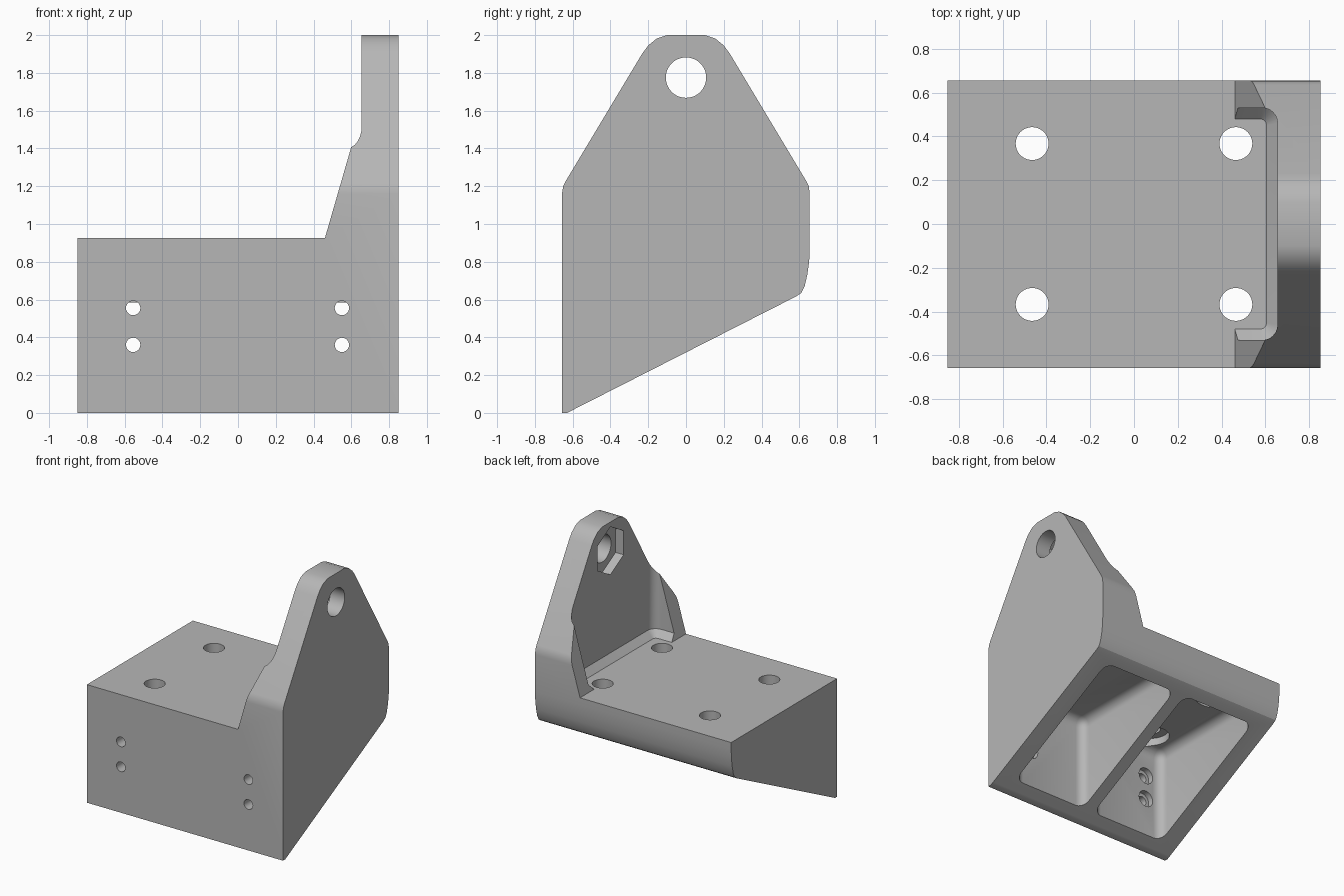
import bpy, bmesh, math

cube = bpy.data.objects.get("Cube")
if cube:
    bpy.data.objects.remove(cube, do_unlink=True)

grey = bpy.data.materials.new("plain_grey")
grey.use_nodes = True
colour = (0.47, 0.47, 0.47, 1)
grey.diffuse_color = colour
grey.node_tree.nodes["Principled BSDF"].inputs["Base Color"].default_value = colour


def finish(bm, name):
    bmesh.ops.recalc_face_normals(bm, faces=bm.faces)
    mesh = bpy.data.meshes.new(name)
    bm.to_mesh(mesh)
    bm.free()
    mesh.materials.append(grey)
    ob = bpy.data.objects.new(name, mesh)
    bpy.context.collection.objects.link(ob)
    return ob


def loft(loops, name):
    """Closed solid through matching loops of 3D points."""
    bm = bmesh.new()
    rings = [[bm.verts.new(p) for p in loop] for loop in loops]
    n = len(rings[0])
    for a, b in zip(rings, rings[1:]):
        for i in range(n):
            j = (i + 1) % n
            bm.faces.new((a[i], a[j], b[j], b[i]))
    bm.faces.new(rings[0])
    bm.faces.new(rings[-1])
    return finish(bm, name)


def prism(points, axis, lo, hi, name):
    place = {"x": lambda a, b, t: (t, a, b),
             "y": lambda a, b, t: (a, t, b),
             "z": lambda a, b, t: (a, b, t)}[axis]
    return loft([[place(a, b, t) for a, b in points] for t in (lo, hi)], name)


def ngon(cx, cy, r, n):
    return [(cx + r * math.sin(math.tau * i / n), cy + r * math.cos(math.tau * i / n))
            for i in range(n)]


def combine(target, tool, operation):
    mod = target.modifiers.new("cut", "BOOLEAN")
    mod.operation = operation
    mod.solver = "EXACT"
    mod.object = tool
    bpy.ops.object.select_all(action="DESELECT")
    bpy.context.view_layer.objects.active = target
    target.select_set(True)
    bpy.ops.object.modifier_apply(modifier=mod.name)
    bpy.data.objects.remove(tool, do_unlink=True)


# Side outline swept across the width
shoulder = [(0.655, 1.16), (0.65, 1.2), (0.635, 1.23), (0.23, 1.905),
            (0.2, 1.945), (0.155, 1.982), (0.1, 2)]
side = [(-0.657, 0), (-0.63, 0), (-0.6, 0.015), (0.58, 0.615), (0.61, 0.635),
        (0.628, 0.67), (0.642, 0.73), (0.652, 0.80), (0.655, 0.87)]
side += shoulder + [(-y, z) for y, z in reversed(shoulder)]
side[-1] = (-0.657, 1.16)
bracket = prism(side, "x", -0.85, 0.85, "hinge_bracket")

# Front outline trims the block top and the gusset slope
front = [(-1, -0.1), (1, -0.1), (1, 2.1), (0.655, 2.1), (0.655, 1.6),
         (0.46, 0.925), (-1, 0.925)]
combine(bracket, prism(front, "y", -1, 1, "front_trim"), "INTERSECT")


# Recess between the gussets, with a chamfer along its foot
def recess_loop(x, y, r, z):
    arc = [(x - r + r * math.sin(t * math.pi / 12), y - r + r * math.cos(t * math.pi / 12))
           for t in range(7)]
    half = [(0.2, y)] + arc
    return [(a, b, z) for a, b in half] + [(a, -b, z) for a, b in reversed(half)]


recess = loft([recess_loop(0.605, 0.48, 0.03, 0.925),
               recess_loop(0.655, 0.53, 0.07, 0.975),
               recess_loop(0.655, 0.53, 0.07, 2.2)], "gusset_recess")
combine(bracket, recess, "DIFFERENCE")

# Two rounded hollows open at the sloped underside
for s in (-1, 1):
    rect = [(s * 0.05, -0.525), (s * 0.70, -0.525), (s * 0.70, 0.52), (s * 0.05, 0.52)]
    hollow = prism(rect, "z", -0.2, 0.79, "hollow")
    bm = bmesh.new()
    bm.from_mesh(hollow.data)
    edges = [e for e in bm.edges if max(v.co.z for v in e.verts) > 0.5]
    bmesh.ops.bevel(bm, geom=edges, offset=0.07, segments=5, profile=0.5, affect="EDGES")
    bm.to_mesh(hollow.data)
    bm.free()
    combine(bracket, hollow, "DIFFERENCE")

# Mounting holes in the top, counterbored from below
for x in (-0.465, 0.465):
    for y in (-0.367, 0.367):
        combine(bracket, prism(ngon(x, y, 0.075, 40), "z", 0.7, 1.0, "bolt_hole"), "DIFFERENCE")
        combine(bracket, prism(ngon(x, y, 0.14, 40), "z", 0.7, 0.85, "bolt_seat"), "DIFFERENCE")

# Small screw holes in the front wall, counterbored from inside
for x in (-0.555, 0.55):
    for z in (0.36, 0.555):
        combine(bracket, prism(ngon(x, z, 0.038, 28), "y", -0.8, -0.45, "screw_hole"), "DIFFERENCE")
        combine(bracket, prism(ngon(x, z, 0.065, 28), "y", -0.57, -0.45, "screw_seat"), "DIFFERENCE")

# Pivot hole with a hexagonal nut seat on its inner side
combine(bracket, prism(ngon(0, 1.775, 0.107, 48), "x", 0.5, 1.0, "pivot_hole"), "DIFFERENCE")
combine(bracket, prism(ngon(0, 1.775, 0.188, 6), "x", 0.5, 0.725, "nut_seat"), "DIFFERENCE")

bpy.ops.object.select_all(action="DESELECT")
bracket.select_set(True)
bpy.context.view_layer.objects.active = bracket
bpy.ops.object.shade_smooth_by_angle(angle=math.radians(28))
